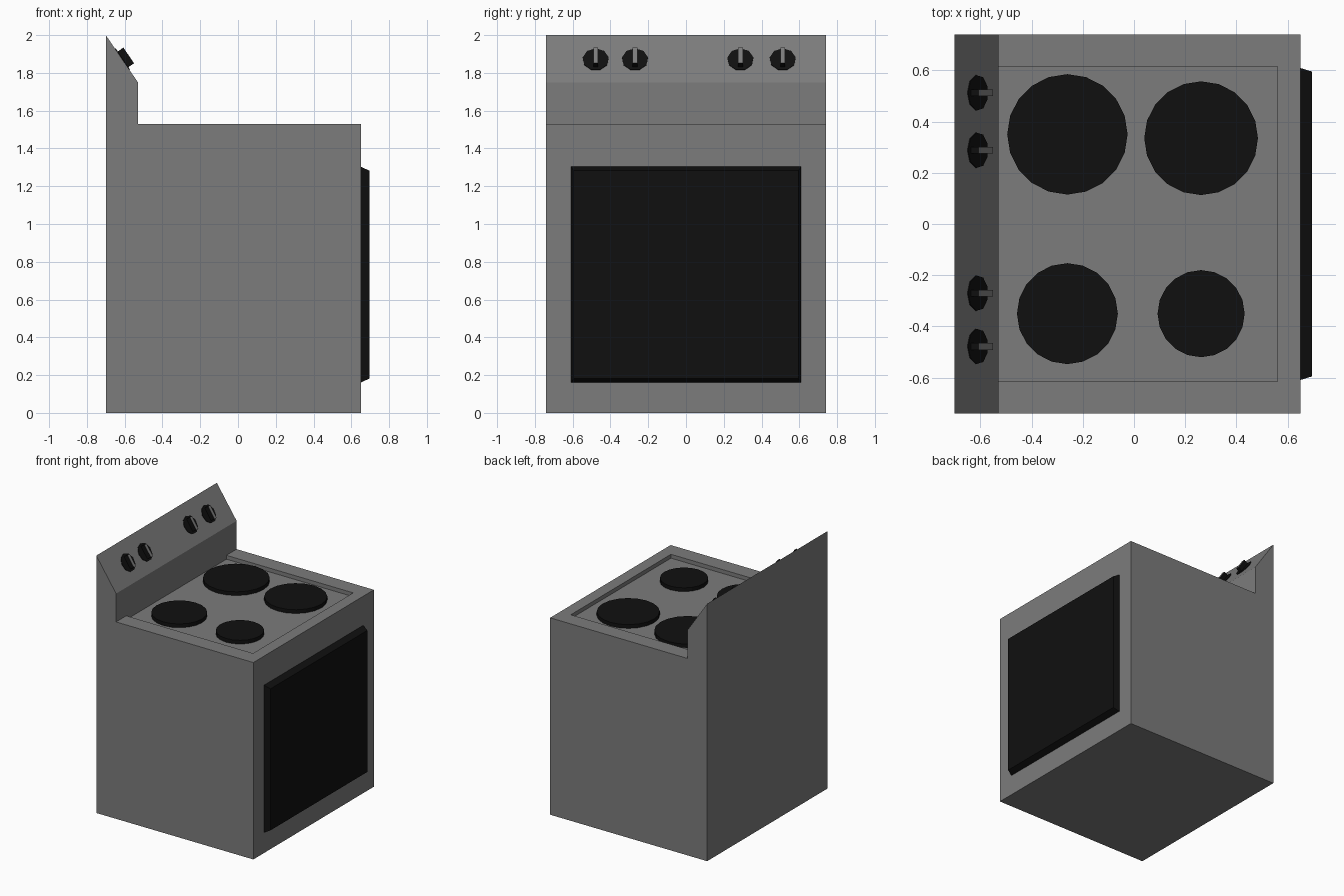
import bpy, bmesh, math
from mathutils import Matrix, Vector

if "Cube" in bpy.data.objects:
    bpy.data.objects.remove(bpy.data.objects["Cube"])


def material(name, rgb):
    m = bpy.data.materials.new(name)
    m.diffuse_color = (*rgb, 1)
    m.use_nodes = True
    m.node_tree.nodes["Principled BSDF"].inputs["Base Color"].default_value = m.diffuse_color
    return m


GREY = material("grey enamel", (0.2, 0.2, 0.2))
BLACK = material("black", (0.005, 0.005, 0.005))


def finish(name, bm, *mats):
    bmesh.ops.recalc_face_normals(bm, faces=bm.faces)
    me = bpy.data.meshes.new(name)
    bm.to_mesh(me)
    bm.free()
    ob = bpy.data.objects.new(name, me)
    for m in mats:
        me.materials.append(m)
    bpy.context.collection.objects.link(ob)
    return ob


def prism(name, points, offset, mat):
    """Extrude a closed outline of 3D points along an offset."""
    bm = bmesh.new()
    face = bm.faces.new([bm.verts.new(p) for p in points])
    ext = bmesh.ops.extrude_face_region(bm, geom=[face], use_keep_orig=True)
    moved = [g for g in ext["geom"] if isinstance(g, bmesh.types.BMVert)]
    bmesh.ops.translate(bm, verts=moved, vec=offset)
    return finish(name, bm, mat)


def disc(name, radius, height, sides, matrix, mat):
    """Low cylinder whose base sits on the matrix origin."""
    bm = bmesh.new()
    bmesh.ops.create_cone(bm, cap_ends=True, segments=sides, radius1=radius,
                          radius2=radius, depth=height,
                          matrix=matrix @ Matrix.Translation((0, 0, height / 2)))
    return finish(name, bm, mat)


HALF, FRONT, BACK, WALL = 0.74, 0.65, -0.70, -0.53
FLOOR, TOP = 1.50, 1.53

# Body with slanted control panel, side profile extruded across the width
profile = [(BACK, 0), (FRONT, 0), (FRONT, FLOOR), (WALL, FLOOR), (WALL, 1.75), (BACK, 2.0)]
prism("body", [(x, -HALF, z) for x, z in profile], (0, 2 * HALF, 0), GREY)

# Raised rim on three sides of the cooktop
rim = [(WALL, -HALF), (FRONT, -HALF), (FRONT, HALF), (WALL, HALF),
       (WALL, 0.615), (0.56, 0.615), (0.56, -0.615), (WALL, -0.615)]
prism("cooktop_rim", [(x, y, FLOOR) for x, y in rim], (0, 0, TOP - FLOOR), GREY)

# Hot plates
for i, (x, y, r) in enumerate([(-0.26, 0.35, 0.235), (0.262, 0.335, 0.222),
                               (-0.26, -0.35, 0.197), (0.262, -0.35, 0.17)]):
    disc(f"hot_plate_{i + 1}", r, TOP - FLOOR - 0.001, 20,
         Matrix.Translation((x, y, FLOOR)), BLACK)

# Oven door with bevelled outer edge
bm = bmesh.new()
bmesh.ops.create_cube(bm, size=1)
for v in bm.verts:
    outer = v.co.x > 0
    sy, sz = math.copysign(1, v.co.y), math.copysign(1, v.co.z)
    v.co = (0.695 if outer else FRONT - 0.01,
            sy * (0.595 if outer else 0.612),
            0.732 + sz * (0.55 if outer else 0.577))
finish("oven_door", bm, BLACK)

# Knobs on the slanted panel: thin round plate plus a grip bar
up = Vector((BACK - WALL, 0, 2.0 - 1.75)).normalized()
side = Vector((0, 1, 0))
out = side.cross(up) if side.cross(up).x > 0 else up.cross(side)
for i, y in enumerate((-0.478, -0.27, 0.288, 0.512)):
    z = 1.87
    x = WALL + (z - 1.75) * (BACK - WALL) / 0.25
    frame = Matrix((side, up, out)).transposed().to_4x4()
    frame.translation = (x, y, z)
    disc(f"knob_plate_{i + 1}", 0.07, 0.004, 9, frame, BLACK)
    bm = bmesh.new()
    bmesh.ops.create_cube(bm, size=1)
    bmesh.ops.transform(bm, verts=bm.verts, matrix=frame
                        @ Matrix.Translation((0, 0, 0.02))
                        @ Matrix.Diagonal((0.026, 0.10, 0.04, 1)))
    bm.normal_update()
    for f in bm.faces:  # grey top, black sides
        f.material_index = 0 if f.normal.dot(out) > 0.9 else 1
    finish(f"knob_grip_{i + 1}", bm, GREY, BLACK)
